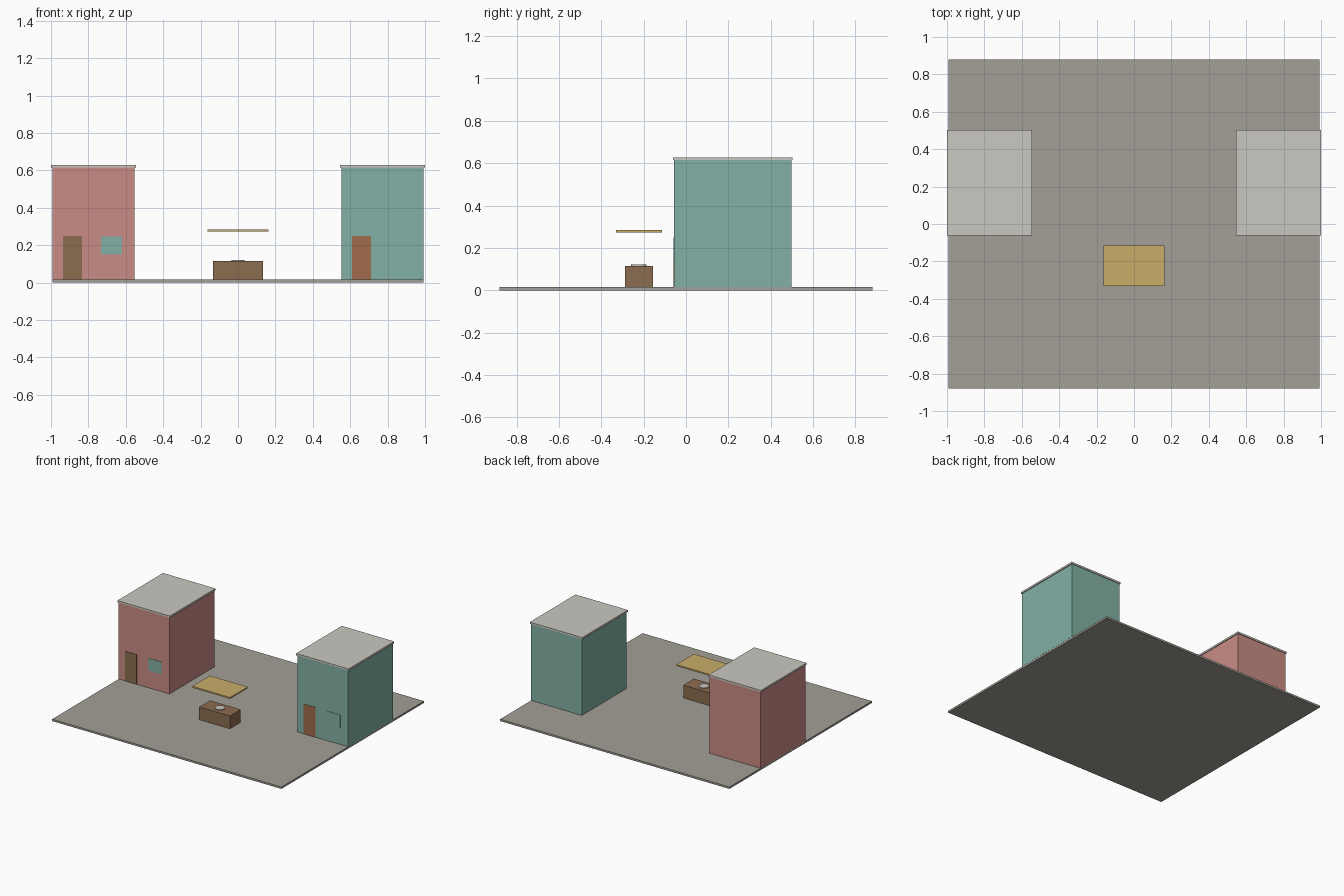
import bpy, bmesh
from mathutils import Matrix, Vector

if "Cube" in bpy.data.objects:
    bpy.data.objects.remove(bpy.data.objects["Cube"])


def material(name, rgb):
    def lin(c):
        c /= 255
        return c / 12.92 if c <= 0.04045 else ((c + 0.055) / 1.055) ** 2.4
    m = bpy.data.materials.new(name)
    m.diffuse_color = (*[lin(c) for c in rgb], 1)
    m.use_nodes = True
    m.node_tree.nodes["Principled BSDF"].inputs["Base Color"].default_value = m.diffuse_color
    return m


paving = material("paving grey", (164, 160, 152))
pale = material("pale stone", (203, 200, 193))
pink = material("pink plaster", (201, 140, 133))
teal = material("teal", (130, 176, 165))
brown = material("brown wood", (139, 108, 79))
rust = material("rust wood", (160, 107, 75))
yellow = material("yellow cloth", (201, 173, 105))


def add(name, bm, mat):
    me = bpy.data.meshes.new(name)
    bm.to_mesh(me)
    bm.free()
    me.materials.append(mat)
    ob = bpy.data.objects.new(name, me)
    bpy.context.collection.objects.link(ob)
    return ob


def box(name, x, y, z, mat):
    """Box from (min, max) ranges on each axis."""
    bm = bmesh.new()
    size = [r[1] - r[0] for r in (x, y, z)]
    mid = Vector([(r[0] + r[1]) / 2 for r in (x, y, z)])
    bmesh.ops.create_cube(bm, size=1, matrix=Matrix.Translation(mid) @ Matrix.Diagonal((*size, 1)))
    return add(name, bm, mat)


G = 0.015  # top of the paving

# Paved square
box("paving", (-0.992, 0.992), (-0.88, 0.88), (0, G), paving)

# Two houses, each with a slab roof, a door and a window
for side, cx, wall, door in (("left", -0.773, pink, brown), ("right", 0.773, teal, rust)):
    box(side + "_house_walls", (cx - 0.22, cx + 0.22), (-0.057, 0.497), (G, 0.614), wall)
    box(side + "_house_roof", (cx - 0.227, cx + 0.227), (-0.062, 0.502), (0.614, 0.628), pale)
    box(side + "_house_door", (cx - 0.163, cx - 0.062), (-0.060, -0.056), (G, 0.249), door)
    box(side + "_house_window", (cx + 0.041, cx + 0.152), (-0.060, -0.056), (0.15, 0.247), teal)

# Market stall: counter, floating awning and a round dish
box("stall_counter", (-0.133, 0.133), (-0.289, -0.156), (G, 0.115), brown)
box("stall_awning", (-0.164, 0.164), (-0.331, -0.114), (0.273, 0.284), yellow)
bm = bmesh.new()
bmesh.ops.create_cone(bm, cap_ends=True, segments=16, radius1=0.036, radius2=0.036, depth=0.006,
                      matrix=Matrix.Translation((0, -0.2225, 0.118)))
add("stall_dish", bm, pale)
